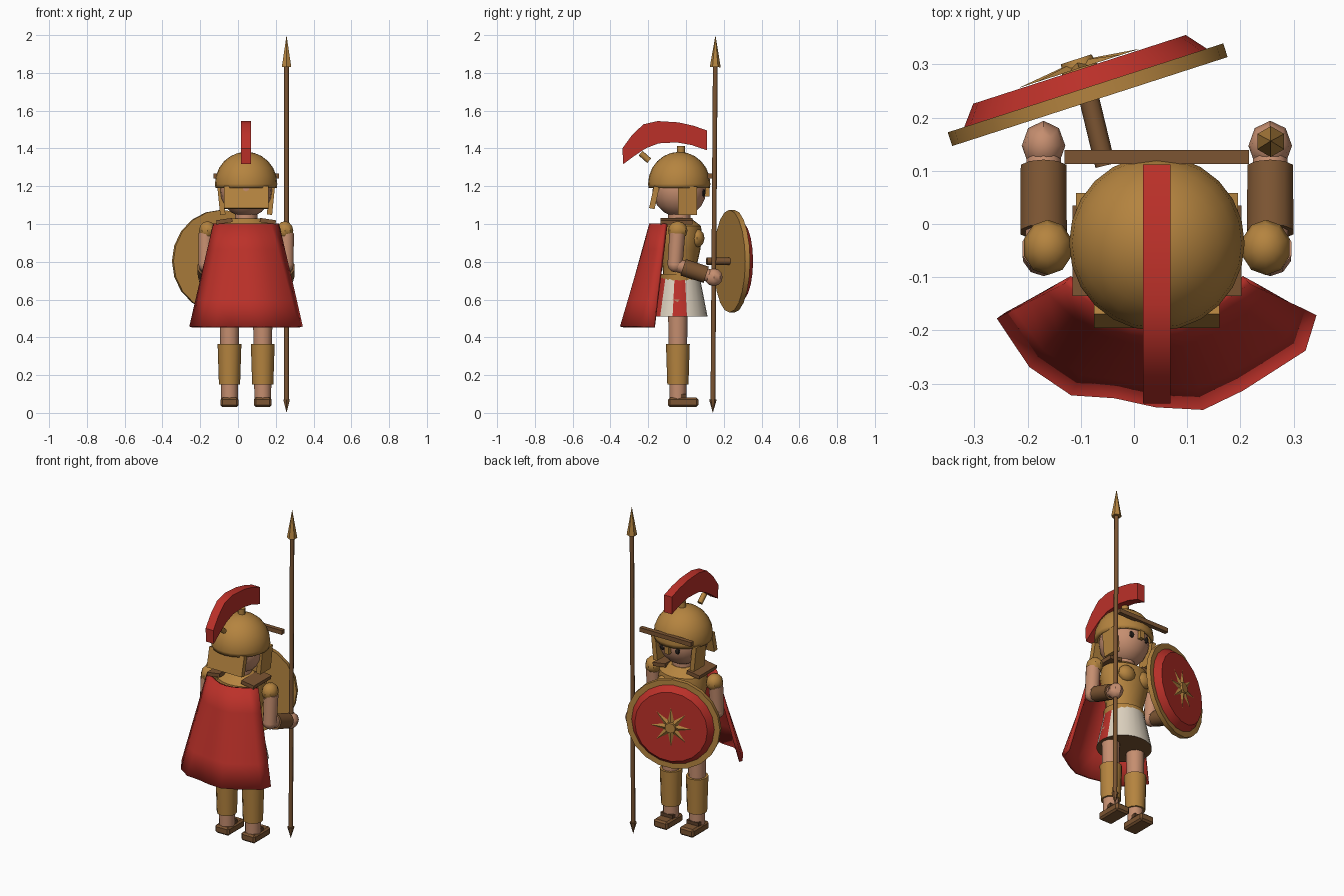
import bpy, bmesh, math
from mathutils import Vector, Matrix, Euler

cube = bpy.data.objects.get("Cube")
if cube:
    bpy.data.objects.remove(cube, do_unlink=True)

CX = 0.043          # body centre line
SIDES = (("right", -1), ("left", 1))


def material(name, rgb):
    m = bpy.data.materials.new(name)
    m.use_nodes = True
    col = (*rgb, 1)
    m.diffuse_color = col
    bsdf = next(n for n in m.node_tree.nodes if n.type == 'BSDF_PRINCIPLED')
    bsdf.inputs["Base Color"].default_value = col
    bsdf.inputs["Roughness"].default_value = 0.7
    return m


GOLD = material("bronze", (0.46, 0.23, 0.05))
RED = material("red cloth", (0.5, 0.03, 0.022))
SKIN = material("skin", (0.56, 0.27, 0.16))
BROWN = material("brown leather", (0.2, 0.09, 0.032))
DARK = material("dark leather", (0.11, 0.05, 0.022))
WHITE = material("off white cloth", (0.72, 0.64, 0.52))
BLACK = material("eye black", (0.02, 0.015, 0.012))


def finish(bm, name, mats, angle=32):
    bmesh.ops.recalc_face_normals(bm, faces=bm.faces)
    me = bpy.data.meshes.new(name)
    bm.to_mesh(me)
    bm.free()
    ob = bpy.data.objects.new(name, me)
    bpy.context.collection.objects.link(ob)
    for m in (mats if isinstance(mats, tuple) else (mats,)):
        me.materials.append(m)
    bpy.ops.object.select_all(action='DESELECT')
    ob.select_set(True)
    bpy.context.view_layer.objects.active = ob
    bpy.ops.object.shade_smooth_by_angle(angle=math.radians(angle))
    return ob


def modify(ob, kind, **settings):
    mod = ob.modifiers.new(kind.lower(), kind)
    for key, value in settings.items():
        setattr(mod, key, value)


def box(name, centre, size, mat, rot=(0, 0, 0), bevel=0):
    bm = bmesh.new()
    place = Matrix.LocRotScale(Vector(centre), Euler(rot), Vector(size))
    bmesh.ops.create_cube(bm, size=1, matrix=place)
    if bevel:
        bmesh.ops.bevel(bm, geom=bm.edges[:], offset=bevel, segments=1, affect='EDGES')
    return finish(bm, name, mat)


def rod(name, a, b, r1, r2, mat, n=12):
    a, b = Vector(a), Vector(b)
    bm = bmesh.new()
    place = Matrix.LocRotScale((a + b) / 2, (b - a).to_track_quat('Z', 'Y'), None)
    bmesh.ops.create_cone(bm, cap_ends=True, segments=n, radius1=r1, radius2=r2,
                          depth=(b - a).length, matrix=place)
    return finish(bm, name, mat, 50)


def ball(name, centre, size, mat, n=12, cut=None):
    bm = bmesh.new()
    place = Matrix.LocRotScale(Vector(centre), None, Vector(size))
    bmesh.ops.create_uvsphere(bm, u_segments=n, v_segments=max(6, n // 2), radius=1, matrix=place)
    if cut is not None:
        bmesh.ops.bisect_plane(bm, geom=bm.verts[:] + bm.edges[:] + bm.faces[:],
                               plane_co=(0, 0, cut), plane_no=(0, 0, 1), clear_inner=True)
    return finish(bm, name, mat, 35)


def rings(name, profile, centre, ratio, mats, n=20, caps=True):
    """Elliptical loft through (radius, height) pairs."""
    bm = bmesh.new()
    loops = []
    for r, z in profile:
        loops.append([bm.verts.new((centre[0] + r * math.cos(k * math.tau / n),
                                    centre[1] + r * ratio * math.sin(k * math.tau / n), z))
                      for k in range(n)])
    for lo, hi in zip(loops, loops[1:]):
        for k in range(n):
            j = (k + 1) % n
            bm.faces.new((lo[k], lo[j], hi[j], hi[k]))
    if caps:
        bm.faces.new(loops[0])
        bm.faces.new(loops[-1])
    return finish(bm, name, mats)


# Legs, greaves and sandals
for side, s in SIDES:
    x = CX + s * 0.088
    rod(side + "_leg", (x, -0.043, 0.07), (x, -0.043, 0.6), 0.044, 0.053, SKIN)
    rod(side + "_greave", (x, -0.043, 0.15), (x, -0.043, 0.365), 0.056, 0.063, GOLD)
    box(side + "_sandal", (x, -0.015, 0.056), (0.094, 0.16, 0.05), BROWN, bevel=0.01)
    box(side + "_sandal_strap", (x, -0.02, 0.09), (0.08, 0.045, 0.022), DARK)

# Pleated skirt: white front, alternating panels round the sides and back
skirt = rings("skirt", [(0.158, 0.51), (0.112, 0.73)], (CX, -0.033), 0.93,
              (WHITE, RED, BROWN), n=24)
for f in skirt.data.polygons:
    c = f.center
    a = math.degrees(math.atan2(c.y + 0.033, c.x - CX)) % 360
    if abs(f.normal.z) > 0.9:
        f.material_index = 2
    elif not 20 < a < 160:
        f.material_index = int((a + 15) // 30) % 2 == 0
rings("belt", [(0.118, 0.7), (0.12, 0.735)], (CX, -0.033), 0.9, GOLD)

# Cuirass
rings("cuirass", [(0.112, 0.71), (0.113, 0.78), (0.135, 0.86), (0.148, 0.94),
                  (0.14, 0.99), (0.075, 1.03)], (CX, -0.033), 0.8, GOLD)
for side, s in SIDES:
    ball(side + "_chest_plate", (CX + s * 0.058, 0.058, 0.925), (0.055, 0.04, 0.05), GOLD)
    box(side + "_shoulder_strap", (CX + s * 0.115, -0.05, 1.015), (0.085, 0.17, 0.022),
        BROWN, (0, s * 0.15, 0))

# Arms
for side, s in SIDES:
    x = CX + s * 0.213
    ball(side + "_shoulder_cap", (CX + s * 0.205, -0.044, 0.965), (0.047, 0.052, 0.05), GOLD, 10)
    rod(side + "_upper_arm", (x, -0.058, 0.785), (x, -0.046, 0.95), 0.04, 0.042, SKIN, 10)
    ball(side + "_elbow", (x, -0.057, 0.785), (0.041, 0.041, 0.041), SKIN, 10)
    rod(side + "_forearm", (x, -0.057, 0.785), (x, 0.12, 0.727), 0.036, 0.034, SKIN, 10)
    rod(side + "_bracer", (x, -0.015, 0.771), (x, 0.107, 0.731), 0.046, 0.045, BROWN, 10)
    ball(side + "_hand", (x, 0.147, 0.718), (0.041, 0.047, 0.047), SKIN, 8)

# Neck, head and face
rod("neck", (CX, -0.035, 0.98), (CX, -0.035, 1.08), 0.06, 0.06, SKIN)
ball("head", (CX, -0.035, 1.178), (0.138, 0.142, 0.142), SKIN, 20)
for side, s in SIDES:
    ball(side + "_eye", (CX + s * 0.05, 0.092, 1.165), (0.017, 0.011, 0.02), BLACK, 8)

# Helmet
dome = ball("helmet_dome", (CX, -0.036, 1.212), (0.165, 0.165, 0.17), GOLD, 24, cut=1.19)
modify(dome, 'SOLIDIFY', thickness=0.014, offset=-1)
box("brow_bar", (CX, 0.126, 1.254), (0.347, 0.026, 0.026), BROWN)
box("nose_guard", (CX, 0.112, 1.178), (0.028, 0.026, 0.065), GOLD)
box("neck_guard", (CX, -0.168, 1.14), (0.236, 0.03, 0.12), GOLD, (-0.22, 0, 0))
for side, s in SIDES:
    box(side + "_cheek_guard", (CX + s * 0.131, 0.008, 1.124), (0.028, 0.1, 0.15), GOLD,
        (0, s * 0.1, 0))
rod("crest_knob", (CX, -0.026, 1.36), (CX, -0.026, 1.412), 0.021, 0.021, GOLD, 8)
rod("crest_holder", (CX, -0.195, 1.335), (CX, -0.24, 1.375), 0.016, 0.016, GOLD, 8)

# Crest plume: arched side profile given thickness
outer = [(-0.337, 1.4), (-0.285, 1.472), (-0.225, 1.528), (-0.15, 1.545), (-0.04, 1.538),
         (0.04, 1.52), (0.112, 1.495)]
inner = [(-0.332, 1.317), (-0.27, 1.363), (-0.21, 1.402), (-0.145, 1.427), (-0.05, 1.432),
         (0.03, 1.418), (0.112, 1.39)]
bm = bmesh.new()
walls = [[[bm.verts.new((CX + s * 0.026, y, z)) for y, z in line] for line in (outer, inner)]
         for s in (-1, 1)]
(lo, li), (ro, ri) = walls
for p, q in ((lo, li), (ro, ri), (lo, ro), (li, ri)):
    for k in range(len(p) - 1):
        bm.faces.new((p[k], p[k + 1], q[k + 1], q[k]))
for k in (0, -1):
    bm.faces.new((lo[k], ro[k], ri[k], li[k]))
finish(bm, "crest_plume", RED)

# Cape: arc at the shoulders flaring to a wavy hem
hem = [(-0.25, -0.172), (-0.19, -0.262), (-0.115, -0.313), (-0.035, -0.318), (0.042, -0.335),
       (0.128, -0.34), (0.2, -0.305), (0.315, -0.232), (0.334, -0.168)]
bm = bmesh.new()
rows = []
for v in range(5):
    row = []
    for k, (hx, hy) in enumerate(hem):
        t = k / 4 - 1
        top = Vector((CX + 0.168 * t, -0.105 - 0.08 * math.cos(t * math.pi / 2), 1.0))
        row.append(bm.verts.new(top.lerp(Vector((hx, hy, 0.455)), v / 4)))
    rows.append(row)
for a, b in zip(rows, rows[1:]):
    for k in range(len(hem) - 1):
        bm.faces.new((a[k], a[k + 1], b[k + 1], b[k]))
modify(finish(bm, "cape", RED, 40), 'SOLIDIFY', thickness=0.02, offset=0)

# Spear
def on_spear(z):
    return (0.257, 0.142 + 0.007 * z, z)


rod("spear_shaft", on_spear(0.05), on_spear(1.84), 0.0125, 0.0125, BROWN, 8)
rod("spear_head", on_spear(1.83), on_spear(2), 0.029, 0, GOLD, 6)
rod("spear_butt", on_spear(0.07), on_spear(0), 0.02, 0, BROWN, 6)

# Shield, turned outward
yaw = math.radians(17.9)
normal = Vector((-math.sin(yaw), math.cos(yaw), 0))
hub = Vector((-0.087, 0.243, 0.803))


def at(d):
    return hub + normal * d


rod("shield_rim", at(-0.0135), at(0.0135), 0.272, 0.272, GOLD, 20)
rod("shield_face", at(0.013), at(0.05), 0.24, 0.21, RED, 20)
rod("shield_grip", at(-0.14) + Vector((-0.01, 0, 0)), at(-0.01), 0.019, 0.019, BROWN, 8)
rod("shield_boss", at(0.045), at(0.07), 0.036, 0.03, GOLD, 12)

# Eight-pointed star on the shield
bm = bmesh.new()
place = Matrix.LocRotScale(at(0.049), normal.to_track_quat('Z', 'Y'), None)
star = []
for k in range(16):
    r = 0.045 if k % 2 else 0.12
    a = k * math.tau / 16
    star.append(bm.verts.new(place @ Vector((r * math.cos(a), r * math.sin(a), 0.003))))
peak = bm.verts.new(place @ Vector((0, 0, 0.018)))
for k in range(16):
    bm.faces.new((star[k], star[(k + 1) % 16], peak))
bm.faces.new(star)
finish(bm, "shield_star", GOLD, 5)
